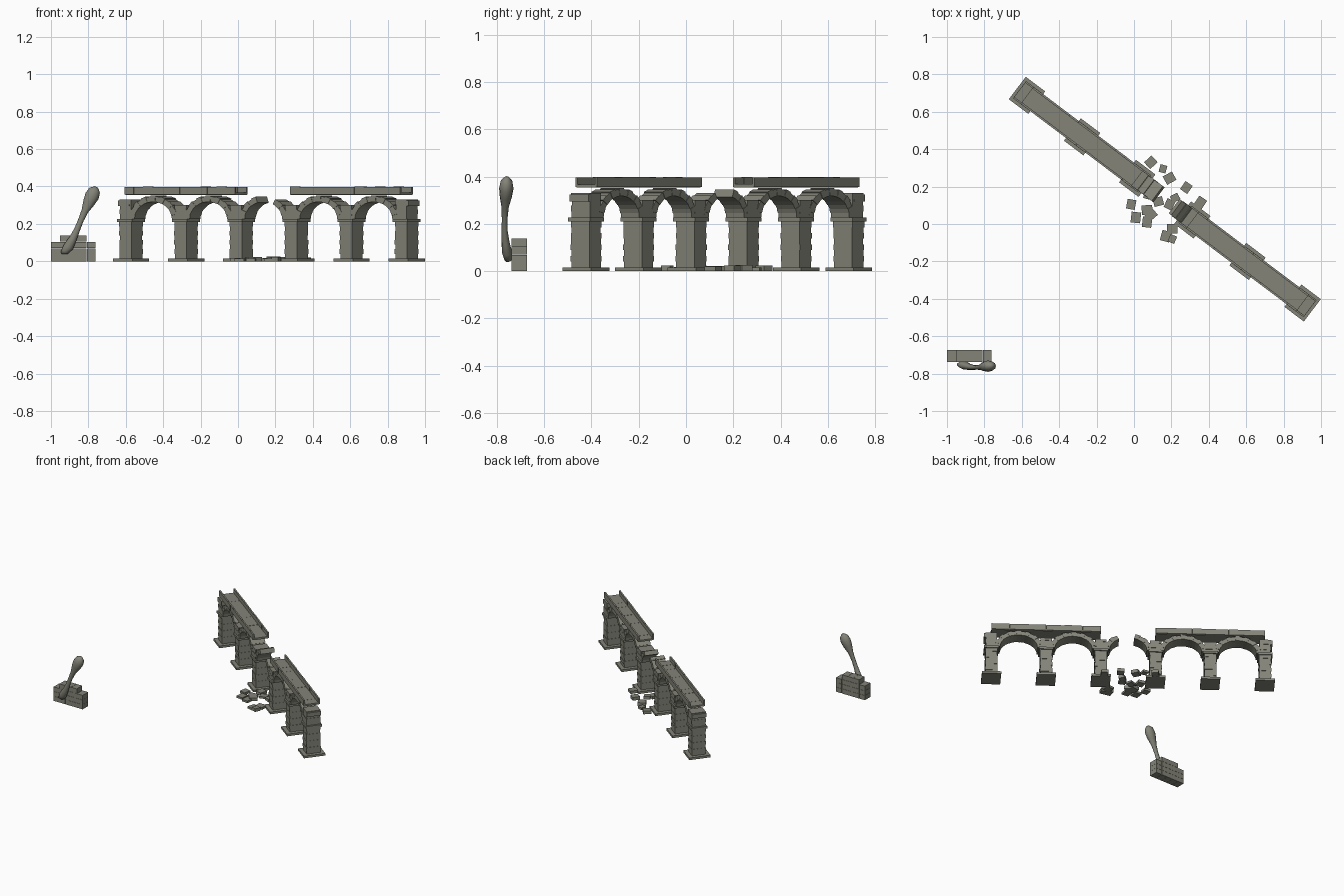
import bpy, bmesh, math, random
from mathutils import Matrix, Vector

random.seed(4)
cube = bpy.data.objects.get("Cube")
if cube:
    bpy.data.objects.remove(cube)

stone = bpy.data.materials.new("grey_stone")
stone.use_nodes = True
COLOUR = (0.23, 0.23, 0.19, 1)
stone.diffuse_color = COLOUR
bsdf = stone.node_tree.nodes["Principled BSDF"]
bsdf.inputs["Base Color"].default_value = COLOUR
bsdf.inputs["Roughness"].default_value = 0.9

# Bridge frame: local x runs along the bridge, starting at the first pier
SPAN = 0.369
BRIDGE = Matrix.Translation((-0.572, 0.688, 0)) @ Matrix.Rotation(math.radians(-37), 4, "Z")


def finish(bm, name, matrix=None):
    bmesh.ops.recalc_face_normals(bm, faces=bm.faces)
    mesh = bpy.data.meshes.new(name)
    bm.to_mesh(mesh)
    bm.free()
    mesh.materials.append(stone)
    obj = bpy.data.objects.new(name, mesh)
    bpy.context.collection.objects.link(obj)
    if matrix:
        obj.matrix_world = matrix
    return obj


def block(bm, x, y, z0, z1, length, width, turn=0.0):
    m = (Matrix.Translation((x, y, (z0 + z1) / 2)) @ Matrix.Rotation(turn, 4, "Z")
         @ Matrix.Diagonal((length, width, z1 - z0, 1)))
    bmesh.ops.create_cube(bm, size=1, matrix=m)


def courses(bm, x, z0, z1, count, length, width):
    """Stack of stone courses with alternating widths."""
    h = (z1 - z0) / count
    for i in range(count):
        grow = 0.004 * (i % 2) + random.uniform(0, 0.003)
        block(bm, x, 0, z0 + i * h, z0 + (i + 1) * h, length + grow, width + grow)


def pier(index):
    bm = bmesh.new()
    x = index * SPAN
    block(bm, x, 0, 0, 0.016, 0.13, 0.15)
    courses(bm, x, 0.016, 0.21, 8, 0.078, 0.095)
    block(bm, x, 0, 0.21, 0.226, 0.1, 0.115)
    end = {0: -1, 5: 1}.get(index, 0)
    courses(bm, x, 0.226, 0.33 if end else 0.3, 4, 0.072, 0.095)
    if end:
        block(bm, x + end * 0.012, 0, 0.295, 0.325, 0.075, 0.1)
    finish(bm, "pier_%d" % (index + 1), BRIDGE)


def arch(name, left_pier, first, last, total=15):
    """Ring of wedge stones, keeping those from first up to last."""
    bm = bmesh.new()
    cx = (left_pier + 0.5) * SPAN
    for i in range(first, last):
        extra = 0.004 * (i % 2)
        half = 0.048 + extra / 2
        ring = []
        for y in (-half, half):
            for k, outer in ((i, 0), (i, 1), (i + 1, 1), (i + 1, 0)):
                a = math.pi * (1 - k / total)
                rx = 0.158 + extra if outer else 0.125
                rz = 0.122 + extra if outer else 0.092
                ring.append(bm.verts.new((cx + rx * math.cos(a), y, 0.226 + rz * math.sin(a))))
        bm.faces.new(ring[:4])
        bm.faces.new(ring[4:])
        for k in range(4):
            n = (k + 1) % 4
            bm.faces.new((ring[k], ring[n], ring[4 + n], ring[4 + k]))
    finish(bm, name, BRIDGE)


def deck(name, start):
    # Paving slabs
    bm = bmesh.new()
    length, count = 2 * SPAN, 11
    step = length / count
    for i in range(count):
        lift = random.uniform(0, 0.002)
        block(bm, start + (i + 0.5) * step, 0, 0.354, 0.366 + lift, step, 0.1)
    finish(bm, name + "_slabs", BRIDGE)
    # Low parapets on both edges
    bm = bmesh.new()
    count = 12
    step = length / count
    for side in (-1, 1):
        for i in range(count):
            block(bm, start + (i + 0.5) * step, side * 0.0515, 0.356,
                  0.397 + random.uniform(-0.001, 0.002), step * 0.99, 0.011)
    finish(bm, name + "_parapets", BRIDGE)


for p in range(6):
    pier(p)
for p in (0, 1, 3, 4):
    arch("arch_%d" % (p + 1), p, 0, 15)
arch("broken_arch_left", 2, 0, 6)
arch("broken_arch_right", 2, 10, 15)
deck("far_deck", 0)
deck("near_deck", 3 * SPAN)

# Fallen stones beneath the gap
rubble = ((.09, .33), (.155, .295), (.19, .245), (.28, .195), (.355, .115), (-.015, .105),
          (.01, .035), (.07, .075), (.07, .01), (.13, .12), (.19, .105), (.205, -.025),
          (.17, -.065), (.205, -.08), (.08, .16), (.22, .14), (.09, .05))
bm = bmesh.new()
for x, y in rubble:
    size = random.uniform(0.04, 0.058)
    block(bm, x, y, 0, random.uniform(0.014, 0.026), size, size * 0.9, random.uniform(0, 1.5))
finish(bm, "fallen_stones")

# Small block wall: three full rows and a shorter top row
bm = bmesh.new()
for row in range(4):
    count = 5 if row < 3 else 3
    for i in range(count):
        block(bm, -0.88 + (i - (count - 1) / 2) * 0.048, -0.705,
              row * 0.035, row * 0.035 + 0.034, 0.0465, 0.064)
finish(bm, "block_wall")

# Club leaning on the wall: rings swept along a path of (x, y, z, radius)
path = ((-.945, -.75, .045, .006), (-.925, -.752, .055, .022), (-.905, -.757, .08, .027),
        (-.883, -.763, .12, .021), (-.86, -.767, .17, .016), (-.84, -.767, .22, .015),
        (-.818, -.765, .27, .019), (-.797, -.762, .315, .032), (-.78, -.76, .35, .038),
        (-.766, -.759, .38, .031), (-.757, -.758, .397, .01))
SIDES = 12
bm = bmesh.new()
rings = []
for i, (x, y, z, r) in enumerate(path):
    before, after = path[max(i - 1, 0)], path[min(i + 1, len(path) - 1)]
    along = (Vector(after[:3]) - Vector(before[:3])).normalized()
    depth = Vector((0, 1, 0))
    across = depth.cross(along).normalized()
    depth = along.cross(across)
    rings.append([bm.verts.new(Vector((x, y, z)) + across * r * math.cos(a) + depth * r * 0.8 * math.sin(a))
                  for a in (math.tau * k / SIDES for k in range(SIDES))])
for low, high in zip(rings, rings[1:]):
    for k in range(SIDES):
        n = (k + 1) % SIDES
        bm.faces.new((low[k], low[n], high[n], high[k]))
bm.faces.new(rings[0])
bm.faces.new(rings[-1])
club = finish(bm, "club")
bpy.context.view_layer.objects.active = club
club.select_set(True)
bpy.ops.object.shade_smooth_by_angle(angle=math.radians(60))
